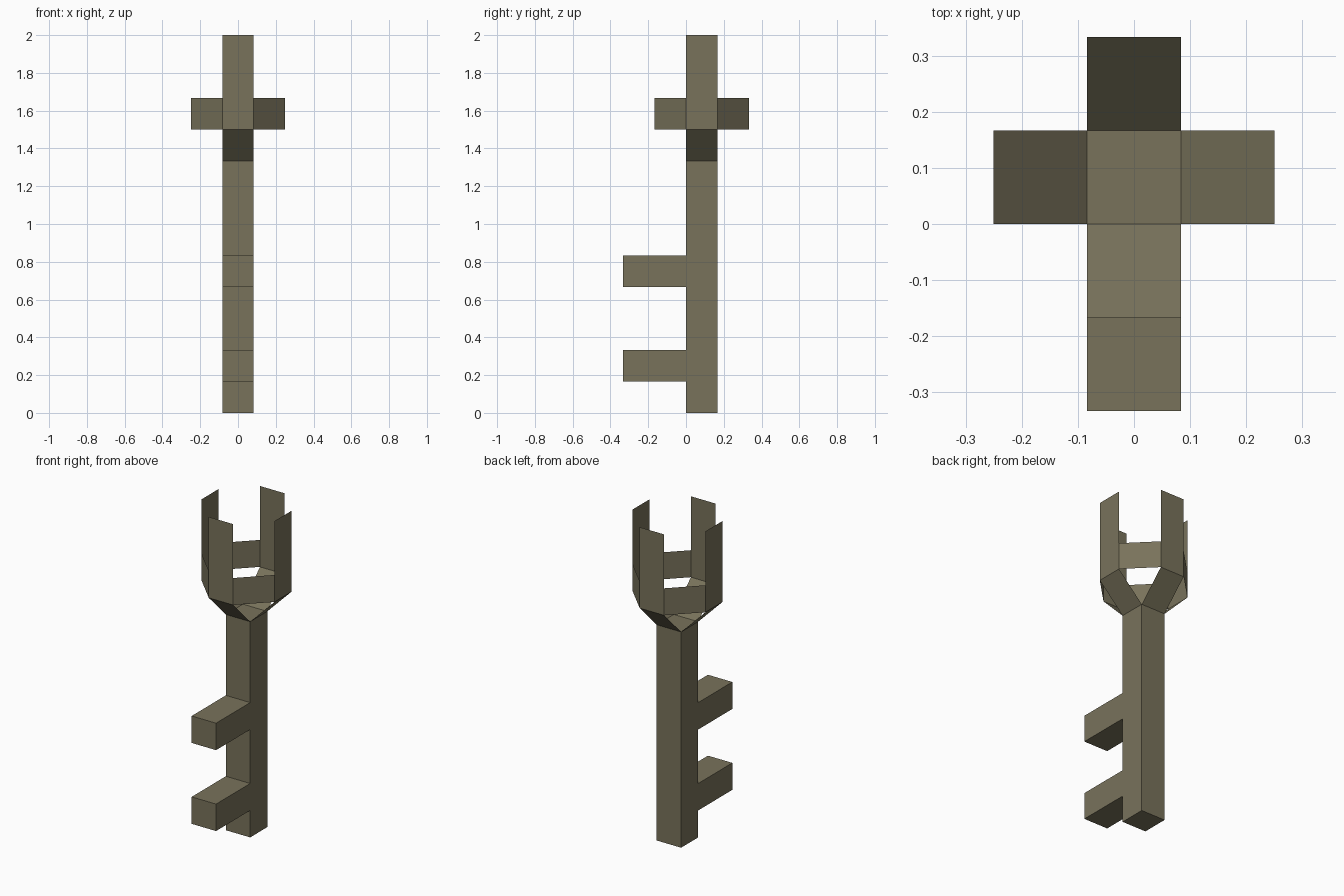
import bpy
from mathutils import Matrix, Vector

if "Cube" in bpy.data.objects:
    bpy.data.objects.remove(bpy.data.objects["Cube"])

U = 1 / 6    # grid unit of the design
H = U / 2    # half width of the shaft

mat = bpy.data.materials.new("dull olive brown")
mat.diffuse_color = (0.19, 0.17, 0.105, 1)
mat.use_nodes = True
mat.node_tree.nodes["Principled BSDF"].inputs["Base Color"].default_value = mat.diffuse_color


def add_mesh(name, verts, faces):
    me = bpy.data.meshes.new(name)
    me.from_pydata(verts, [], faces)
    me.materials.append(mat)
    ob = bpy.data.objects.new(name, me)
    bpy.context.collection.objects.link(ob)
    return ob


def box(name, lo, hi):
    v = [(x, y, z) for z in (lo[2], hi[2])
         for x, y in ((lo[0], lo[1]), (hi[0], lo[1]), (hi[0], hi[1]), (lo[0], hi[1]))]
    f = [(3, 2, 1, 0), (4, 5, 6, 7)]
    f += [(i, (i + 1) % 4, (i + 1) % 4 + 4, i + 4) for i in range(4)]
    return add_mesh(name, v, f)


# Square shaft and the two teeth at the front
box("shaft", (-H, 0, 0), (H, U, 8 * U))
for name, z in (("lower_tooth", U), ("upper_tooth", 4 * U)):
    box(name, (-H, -2 * U, z), (H, 0, z + U))

# Open crown of thin sheets: flared base, upright prong and diagonal link per side
centre = Vector((0, H, 0))
for i, side in enumerate(("front", "right", "back", "left")):
    turn = Matrix.Rotation(i * 1.5707963, 3, 'Z')

    def sheet(name, pts):
        add_mesh(f"{side}_{name}", [turn @ Vector(p) + centre for p in pts], [(0, 1, 2, 3)])

    D = H + U    # distance of the prongs from the shaft axis
    sheet("flare", [(-H, -H, 8 * U), (H, -H, 8 * U), (H, -D, 9 * U), (-H, -D, 9 * U)])
    sheet("prong", [(-H, -D, 9 * U), (H, -D, 9 * U), (H, -D, 12 * U), (-H, -D, 12 * U)])
    sheet("link", [(H, -D, 9 * U), (D, -H, 9 * U), (D, -H, 10 * U), (H, -D, 10 * U)])
